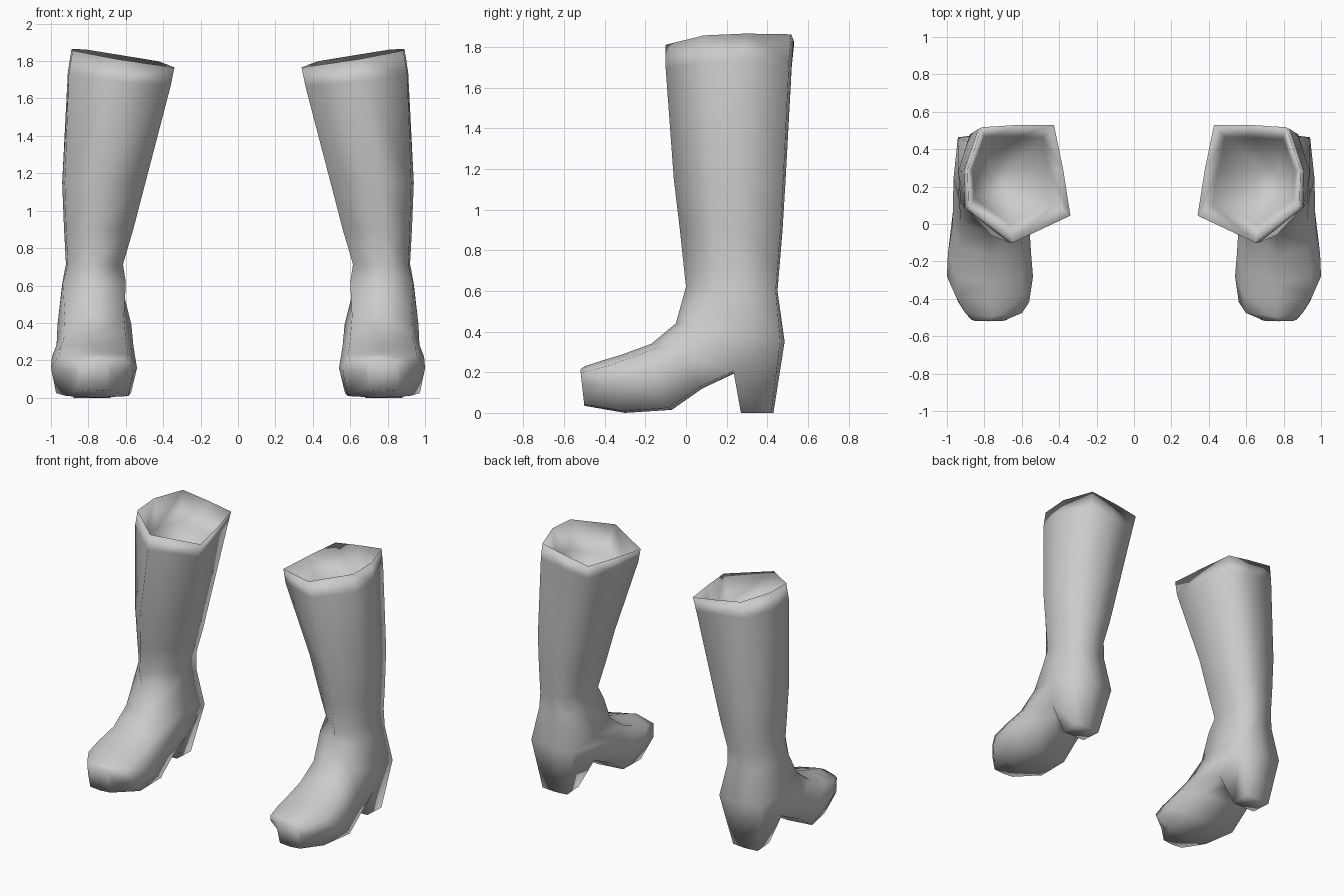
import bpy
import bmesh

cube = bpy.data.objects.get("Cube")
if cube:
    bpy.data.objects.remove(cube, do_unlink=True)

leather = bpy.data.materials.new("grey_leather")
leather.use_nodes = True
GREY = (0.6, 0.6, 0.6, 1)
leather.diffuse_color = GREY
leather.node_tree.nodes["Principled BSDF"].inputs["Base Color"].default_value = GREY

# Cross-sections as (across, front to back), starting at the front ridge
SHAFT = [(.56, 0), (.99, .3), (1, .62), (.86, .98), (.5, 1), (.16, 1), (.07, .62), (0, .23)]
CALF = [(.6, 0), (.97, .32), (1, .62), (.86, .98), (.5, 1), (.16, 1), (.05, .68), (0, .34)]
COUNTER = [(.5, 0), (.9, .12), (1, .55), (.94, .96), (.5, 1), (.07, .96), (0, .55), (.1, .12)]
FOOT = [(.5, 0), (.9, .1), (1, .4), (.94, .96), (.5, 1), (.07, .96), (0, .4), (.1, .1)]

# Rings: section, inner x, outer x, front (y, z), back (y, z), sideways tilt
LINING = [
    (SHAFT, .66, .76, (.17, 1.50), (.29, 1.50), 0),
    (SHAFT, .42, .86, (0, 1.63), (.46, 1.63), .06),
]
LEG = [
    (SHAFT, .34, .89, (-.10, 1.805), (.53, 1.83), .09),
    (SHAFT, .36, .91, (-.10, 1.69), (.52, 1.72), .06),
    (CALF, .495, .94, (-.06, 1.15), (.49, 1.15), 0),
    (CALF, .56, .93, (-.03, .90), (.475, .90), 0),
    (CALF, .615, .92, (-.01, .71), (.46, .72), 0),
    (SHAFT, .60, .94, (0, .62), (.45, .60), 0),
    (COUNTER, .57, .965, (-.05, .44), (.485, .35), 0),
]
SOLED_FOOT = [
    (FOOT, .56, .97, (-.17, .34), (.25, .20), 0),
    (FOOT, .55, .995, (-.32, .285), (.08, .12), 0),
    (FOOT, .54, 1, (-.42, .255), (-.07, .015), 0),
    (FOOT, .56, .94, (-.495, .23), (-.30, 0), 0),
    (FOOT, .68, .87, (-.52, .215), (-.50, .035), 0),
]
# Heel tip outline, from the outer back corner round to the outer front
HEEL_TIP = [(.88, .42), (.78, .43), (.68, .42), (.69, .27), (.78, .27), (.87, .27)]


def ring(bm, spec, side):
    section, x0, x1, front, back, tilt = spec
    verts = []
    for u, v in section:
        x = x0 + (x1 - x0) * u
        y = front[0] + (back[0] - front[0]) * v
        z = front[1] + (back[1] - front[1]) * v + tilt * (u - .5)
        verts.append(bm.verts.new((side * x, y, z)))
    return verts


def bridge(bm, a, b, skip=()):
    for i in range(len(a)):
        if i not in skip:
            j = (i + 1) % len(a)
            bm.faces.new((a[i], a[j], b[j], b[i]))


def boot(name, side):
    bm = bmesh.new()
    loops = [ring(bm, spec, side) for spec in LINING + LEG + SOLED_FOOT]
    arch = len(LINING + LEG) - 1

    # skin the lining, leg and foot, leaving a hole under the counter
    for i, (a, b) in enumerate(zip(loops, loops[1:])):
        bridge(bm, a, b, skip=(3, 4) if i == arch else ())
    bm.faces.new(loops[0])
    bm.faces.new(loops[-1])

    # heel grown out of that hole
    counter, shank = loops[arch], loops[arch + 1]
    root = counter[3:6] + shank[5:2:-1]
    tip = [bm.verts.new((side * x, y, 0)) for x, y in HEEL_TIP]
    bridge(bm, root, tip)
    bm.faces.new(tip)

    bmesh.ops.recalc_face_normals(bm, faces=bm.faces)
    mesh = bpy.data.meshes.new(name)
    bm.to_mesh(mesh)
    bm.free()
    mesh.materials.append(leather)
    mesh.shade_smooth()
    bpy.context.collection.objects.link(bpy.data.objects.new(name, mesh))


# Mirrored pair
boot("left_boot", 1)
boot("right_boot", -1)
